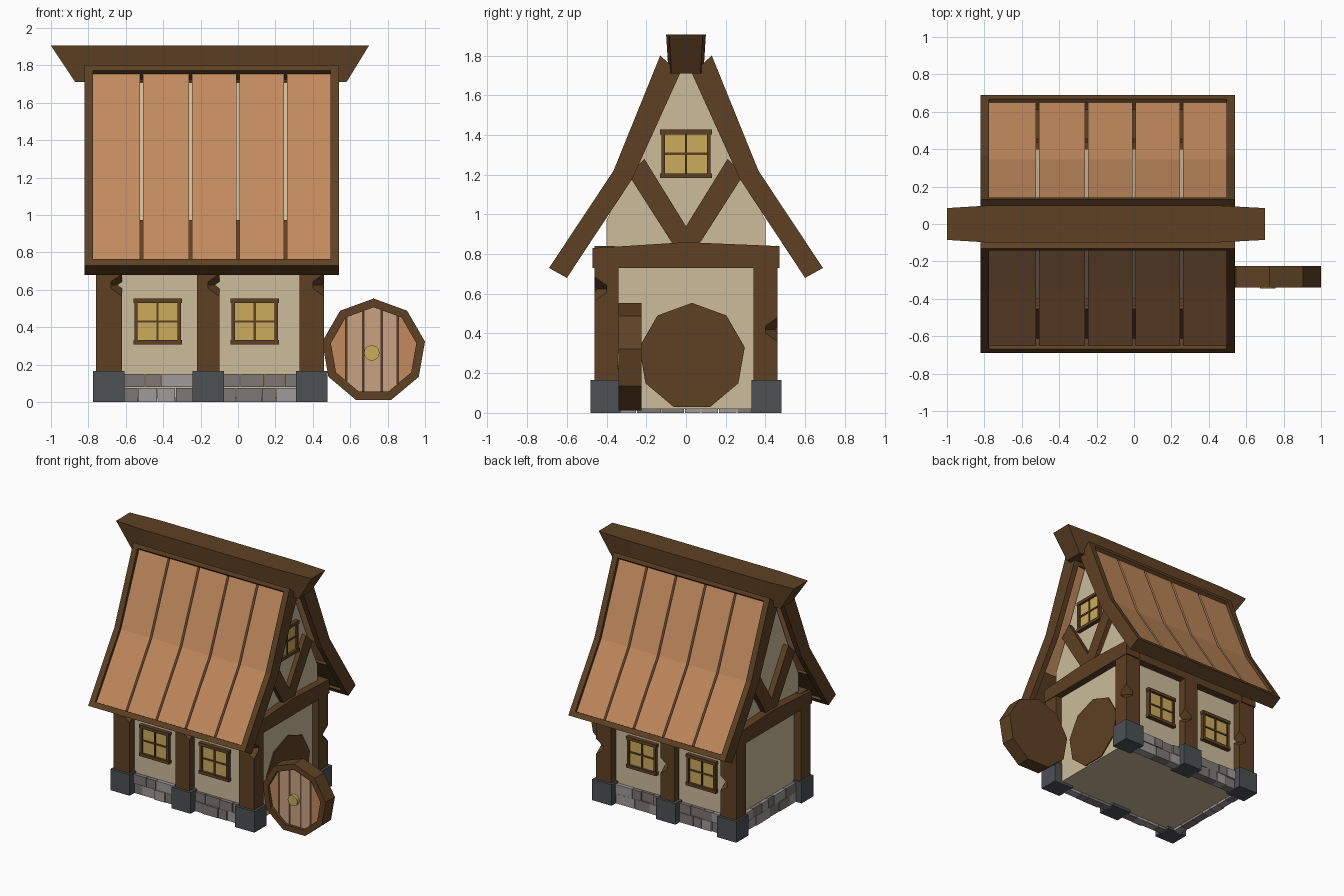
import bpy, bmesh, math, random
from mathutils import Matrix, Vector

random.seed(4)
if "Cube" in bpy.data.objects:
    bpy.data.objects.remove(bpy.data.objects["Cube"])


def material(name, r, g, b):
    lin = [(c / 255 / 12.92) if c < 11 else ((c / 255 + 0.055) / 1.055) ** 2.4 for c in (r, g, b)]
    m = bpy.data.materials.new(name)
    m.use_nodes = True
    m.diffuse_color = (*lin, 1)
    m.node_tree.nodes["Principled BSDF"].inputs["Base Color"].default_value = (*lin, 1)
    return m


timber = material("dark timber", 94, 65, 35)
plank = material("orange plank", 194, 138, 93)
pale = material("pale plank", 202, 164, 130)
plaster = material("cream plaster", 204, 188, 154)
glass = material("yellow glass", 204, 172, 92)
slate = material("slate block", 76, 81, 83)
stone_a = material("light stone", 160, 155, 154)
stone_b = material("mid stone", 127, 120, 117)


def finish(name, bm, mat):
    bmesh.ops.recalc_face_normals(bm, faces=bm.faces)
    me = bpy.data.meshes.new(name)
    bm.to_mesh(me)
    bm.free()
    me.materials.append(mat)
    ob = bpy.data.objects.new(name, me)
    bpy.context.collection.objects.link(ob)
    return ob


def loft(name, rings, mat):
    """Skin a list of equal rings of points and cap both ends."""
    bm = bmesh.new()
    vs = [[bm.verts.new(p) for p in ring] for ring in rings]
    n = len(vs[0])
    for a, b in zip(vs, vs[1:]):
        for i in range(n):
            bm.faces.new((a[i], a[(i + 1) % n], b[(i + 1) % n], b[i]))
    bm.faces.new(vs[0])
    bm.faces.new(vs[-1])
    return finish(name, bm, mat)


def prism_x(name, pts, x0, x1, mat):
    return loft(name, [[(x, y, z) for y, z in pts] for x in (x0, x1)], mat)


def prism_y(name, pts, y0, y1, mat):
    return loft(name, [[(x, y, z) for x, z in pts] for y in (y0, y1)], mat)


def box(name, x, y, z, mat):
    return prism_x(name, [(y[0], z[0]), (y[1], z[0]), (y[1], z[1]), (y[0], z[1])], x[0], x[1], mat)


def nonagon(cx, cz, r):
    return [(cx + r * math.sin(math.tau * i / 9), cz + r * math.cos(math.tau * i / 9)) for i in range(9)]


MID = -0.15  # middle of the house along x

# Plaster body with gables
half = [(0.40, 0.02), (0.40, 0.97), (0.30, 1.18), (0.06, 1.73)]
prism_x("plaster_walls", half + [(-y, z) for y, z in reversed(half)], -0.70, 0.41, plaster)

# Posts with a chipped corner, standing on blocks
for side, label in ((-1, "front"), (1, "back")):
    for i, (x0, x1) in enumerate(((-0.76, -0.62), (-0.22, -0.10), (0.33, 0.46))):
        post = box(f"{label}_post_{i}", (x0, x1), sorted((side * 0.34, side * 0.46)), (0.1, 0.80), timber)
        bm = bmesh.new()
        bmesh.ops.create_cube(bm, size=0.085)
        spin = Matrix.Rotation(math.radians(45), 4, Vector((1, -side, 0)))
        turn = Matrix.Rotation(math.radians(45), 4, "Z")
        place = Matrix.Translation((x1, side * 0.46, 0.625 if side < 0 else 0.42))
        bmesh.ops.transform(bm, matrix=place @ spin @ turn, verts=bm.verts)
        chip = finish(f"{label}_chip_cutter_{i}", bm, timber)
        chip.hide_render = True
        chip.hide_set(True)
        cut = post.modifiers.new("chip", "BOOLEAN")
        cut.operation = "DIFFERENCE"
        cut.solver = "EXACT"
        cut.object = chip
        xm = (x0 + x1) / 2
        box(f"{label}_post_block_{i}", (xm - 0.084, xm + 0.084),
            sorted((side * 0.33, side * 0.48)), (0, 0.165), slate)
    box(f"{label}_wall_beam", (-0.74, 0.44), sorted((side * 0.36, side * 0.46)), (0.73, 0.84), timber)


# Stone footing in two courses
def stones(label, start, end, make):
    for row in range(2):
        p = start
        i = 0
        while p < end - 0.01:
            q = p + random.uniform(0.07, 0.14)
            if end - q < 0.06:
                q = end
            z = (0.0, 0.076) if row == 0 else (0.079, 0.15)
            make(f"{label}_stone_{row}_{i}", (p, q - 0.004), random.uniform(0, 0.012), z,
                 random.choice((stone_a, stone_b, stone_b)))
            p = q
            i += 1


for side, label in ((-1, "front"), (1, "back")):
    for j, (a, b) in enumerate(((-0.62, -0.23), (-0.09, 0.32))):
        stones(f"{label}_{j}", a, b, lambda n, s, d, z, m: box(
            n, s, sorted((side * 0.36, side * (0.42 + d))), z, m))
stones("end", -0.34, 0.34, lambda n, s, d, z, m: box(n, (-0.72 - d, -0.66), s, z, m))


# Windows, built facing the front and then turned into place
def window(name, centre, angle):
    w, h, f = 0.13, 0.122, 0.024
    parts = [box(name + "_glass", (-w + f, w - f), (-0.012, 0.01), (-h + f, h - f), glass)]
    for s, side in ((-1, "low"), (1, "high")):
        parts.append(box(f"{name}_{side}_rail", (-w, w), (-0.03, 0.01), sorted((s * h, s * (h - f))), timber))
        parts.append(box(f"{name}_{side}_stile", sorted((s * (w - 0.006), s * (w - f))),
                         (-0.027, 0.01), (-h + f, h - f), timber))
    parts.append(box(name + "_upright_bar", (-0.006, 0.006), (-0.02, 0), (-h + f, h - f), timber))
    parts.append(box(name + "_cross_bar", (-w + f, w - f), (-0.019, 0), (-0.006, 0.006), timber))
    for ob in parts:
        ob.data.transform(Matrix.Translation(centre) @ Matrix.Rotation(angle, 4, "Z"))


for j, x in enumerate((-0.43, 0.09)):
    window(f"front_window_{j}", (x, -0.402, 0.43), 0)
    window(f"back_window_{j}", (x, 0.402, 0.43), math.pi)
window("gable_window", (0.412, 0, 1.305), math.pi / 2)

# Gable timbers at both ends
for label, x0, x1 in (("door_end", 0.34, 0.465), ("plain_end", -0.765, -0.64)):
    prism_x(f"{label}_tie_beam", [(-0.47, 0.73), (0.47, 0.73), (0.47, 0.84), (0, 0.86), (-0.47, 0.83)],
            x0, x1, timber)
    for s, side in ((-1, "front"), (1, "back")):
        pts = [(0, 0.84), (s * 0.06, 0.84), (s * 0.29, 1.2), (s * 0.21, 1.28), (0, 0.94)]
        prism_x(f"{label}_{side}_brace", pts, x0 + 0.02, x1 - 0.02, timber)

# Roof: outer and inner edge of its bent section
OUTER = [Vector(p) for p in ((0.69, 0.73), (0.365, 1.22), (0.13, 1.80))]
INNER = [Vector(p) for p in ((0.60, 0.68), (0.27, 1.18), (0.03, 1.71))]


def along(line, t):
    i = min(int(t), 1)
    return line[i].lerp(line[i + 1], t - i)


def roof_part(name, side, t0, t1, d0, d1, x0, x1, mat):
    ts = [t0] + ([1] if t0 < 1 < t1 else []) + [t1]
    top = [along(OUTER, t).lerp(along(INNER, t), d0) for t in ts]
    low = [along(OUTER, t).lerp(along(INNER, t), d1) for t in reversed(ts)]
    prism_x(name, [(side * p.x, p.y) for p in top + low], x0, x1, mat)


SEAMS = (-0.785, -0.515, -0.255, 0.0, 0.255, 0.505)
for side, label in ((-1, "front"), (1, "back")):
    roof_part(f"{label}_left_bargeboard", side, 0, 2, 0, 1, 0.495, 0.54, timber)
    roof_part(f"{label}_right_bargeboard", side, 0, 2, 0, 1, -0.82, -0.775, timber)
    roof_part(f"{label}_eave_board", side, 0, 0.07, 0, 1, -0.78, 0.5, timber)
    roof_part(f"{label}_top_board", side, 1.95, 2, 0, 1, -0.78, 0.5, timber)
    roof_part(f"{label}_soffit", side, 0.05, 0.55, 0.6, 0.8, -0.78, 0.5, timber)
    for i, (a, b) in enumerate(zip(SEAMS, SEAMS[1:])):
        roof_part(f"{label}_roof_plank_{i}", side, 0.06, 1.96, 0.2, 0.55, a + 0.008, b - 0.008, plank)

# Ridge beam with flared, narrowed ends
rings = []
for xt, xb, w in ((-1, -0.87, 0.085), (-0.76, -0.74, 0.1), (0.42, 0.42, 0.1), (0.70, 0.58, 0.085)):
    rings.append([(xt, -w, 1.905), (xt, w, 1.905), (xb, w - 0.012, 1.71), (xb, 0.012 - w, 1.71)])
loft("ridge_beam", rings, timber)

# Round doorway on the left wall
prism_x("doorway", nonagon(0.03, 0.284, 0.27), 0.36, 0.418, timber)

# Open door: rimmed disc, planks and knob
CX, CZ, R = 0.725, 0.274, 0.279
prism_y("door_back", nonagon(CX, CZ, R), -0.29, -0.225, timber)
bm = bmesh.new()
loops = [[bm.verts.new((x, y, z)) for x, z in nonagon(CX, CZ, r)]
         for r, y in ((R, -0.29), (R, -0.34), (0.232, -0.34), (0.232, -0.29))]
for a, b in zip(loops, loops[1:] + loops[:1]):
    for i in range(9):
        bm.faces.new((a[i], a[(i + 1) % 9], b[(i + 1) % 9], b[i]))
finish("door_rim", bm, timber)
cuts = (0.46, 0.58, 0.67, 0.768, 0.853, 1.0)
for i, (a, b) in enumerate(zip(cuts, cuts[1:])):
    ob = prism_y(f"door_plank_{i}", nonagon(CX, CZ, 0.233), -0.318, -0.285, pale if 0 < i < 4 else plank)
    bm = bmesh.new()
    bm.from_mesh(ob.data)
    for x, n in ((a + 0.004, -1), (b - 0.004, 1)):
        geom = bm.verts[:] + bm.edges[:] + bm.faces[:]
        edge = bmesh.ops.bisect_plane(bm, geom=geom, plane_co=(x, 0, 0), plane_no=(n, 0, 0), clear_outer=True)
        bmesh.ops.holes_fill(bm, edges=[e for e in edge["geom_cut"] if isinstance(e, bmesh.types.BMEdge)])
    bm.to_mesh(ob.data)
    bm.free()
knob = [(0.715 + 0.042 * math.cos(math.tau * i / 12), 0.262 + 0.042 * math.sin(math.tau * i / 12)) for i in range(12)]
prism_y("door_knob", knob, -0.345, -0.31, glass)
